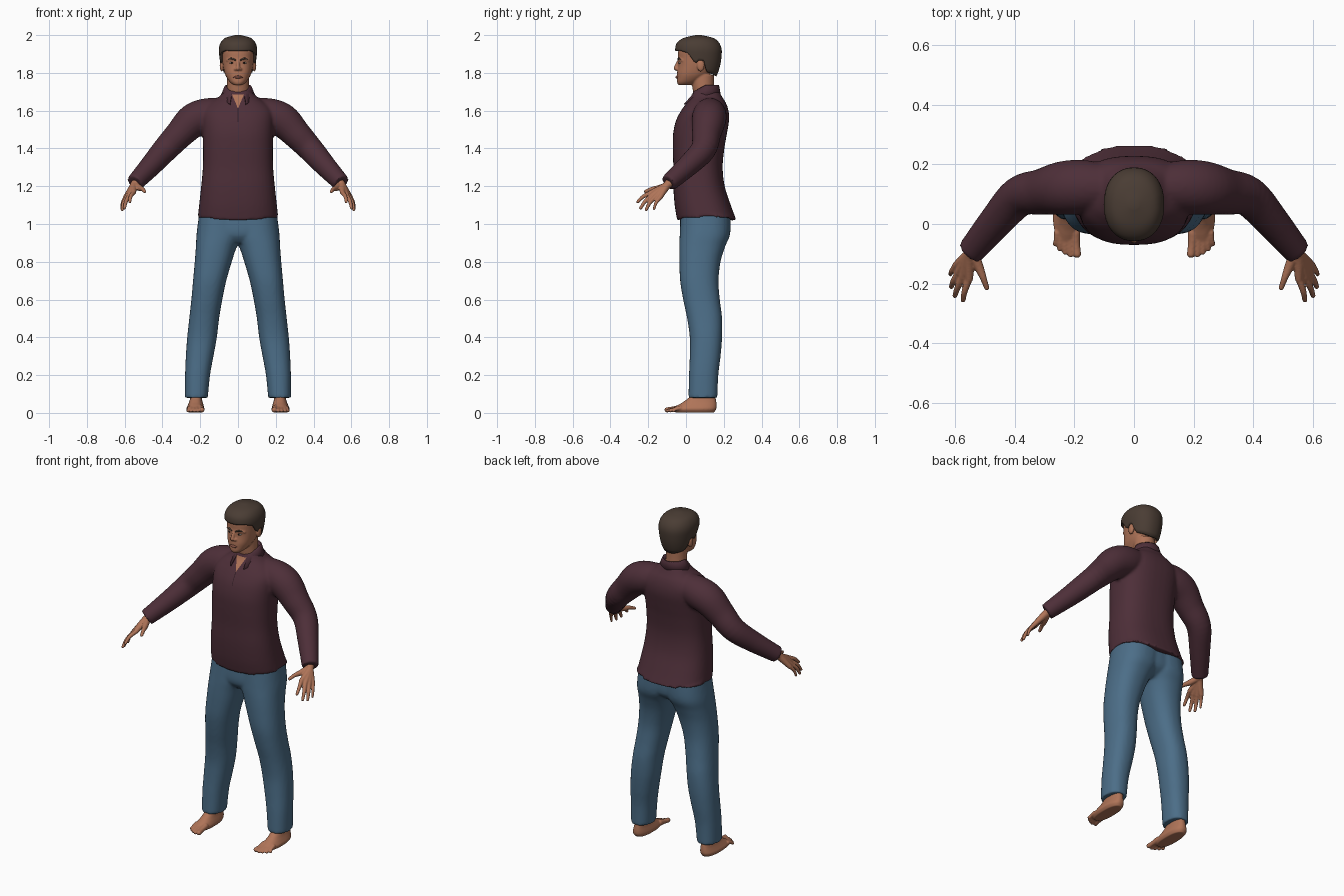
import bpy, bmesh, math
from mathutils import Vector, Matrix

if "Cube" in bpy.data.objects:
    bpy.data.objects.remove(bpy.data.objects["Cube"])


def material(name, rgb):
    m = bpy.data.materials.new(name)
    m.diffuse_color = (*rgb, 1)
    m.use_nodes = True
    m.node_tree.nodes["Principled BSDF"].inputs["Base Color"].default_value = m.diffuse_color
    return m


SKIN = material("brown_skin", (0.43, 0.175, 0.098))
SHIRT = material("plum_cloth", (0.075, 0.028, 0.040))
SEAM = material("dark_plum_seam", (0.030, 0.012, 0.018))
JEANS = material("blue_denim", (0.072, 0.155, 0.245))
HAIR = material("dark_brown_hair", (0.068, 0.046, 0.034))
LIPS = material("lip_brown", (0.24, 0.085, 0.060))
WHITE = material("eye_white", (0.50, 0.42, 0.36))
IRIS = material("dark_iris", (0.015, 0.010, 0.008))


def dense(rows, k=5):
    """Catmull-Rom smoothing of a list of tuples."""
    out = []
    for i in range(len(rows) - 1):
        p = [rows[max(0, min(len(rows) - 1, i + d))] for d in (-1, 0, 1, 2)]
        for s in range(k):
            t = s / k
            out.append(tuple(
                0.5 * (2 * b + (c - a) * t + (2 * a - 5 * b + 4 * c - d) * t * t
                       + (3 * b - a - 3 * c + d) * t ** 3)
                for a, b, c, d in zip(*p)))
    return out + [rows[-1]]


def ring_point(ring, t, power):
    """Point on a superellipse ring given as (z, x0, x1, y_front, y_back)."""
    z, x0, x1, yf, yb = ring
    c, s = math.cos(t), math.sin(t)
    f = lambda v: math.copysign(abs(v) ** (2 / power), v)
    return Vector(((x0 + x1) / 2 + (x1 - x0) / 2 * f(c),
                   (yf + yb) / 2 + (yb - yf) / 2 * f(s), z))


def skin_rings(bm, rings, caps=True):
    vs = [[bm.verts.new(p) for p in r] for r in rings]
    n = len(vs[0])
    for a, b in zip(vs, vs[1:]):
        for i in range(n):
            j = (i + 1) % n
            bm.faces.new((a[i], a[j], b[j], b[i]))
    if caps:
        bm.faces.new(vs[0])
    bm.faces.new(vs[-1])


def loft(bm, rows, power=2.3, n=40, lift=0):
    rings = [[ring_point(r, 2 * math.pi * i / n, power) for i in range(n)] for r in dense(rows)]
    for i, p in enumerate(rings[0]):
        p.z += lift * math.cos(2 * math.pi * i / n) ** 2
    skin_rings(bm, rings)


def blob(bm, centre, size):
    m = Matrix.Translation(centre) @ Matrix.Diagonal((*size, 1))
    bmesh.ops.create_icosphere(bm, subdivisions=3, radius=1, matrix=m)


def tube(bm, pts, n=16, side=1, round_ends=True):
    """Round tube through (x, y, z, radius) points."""
    pts = [(side * x, y, z, r) for x, y, z, r in dense(pts)]
    rings = []
    for i, p in enumerate(pts):
        tangent = Vector(pts[min(i + 1, len(pts) - 1)][:3]) - Vector(pts[max(i - 1, 0)][:3])
        q = Vector((0, 0, 1)).rotation_difference(tangent)
        rings.append([Vector(p[:3]) + q @ Vector((p[3] * math.cos(a), p[3] * math.sin(a), 0))
                      for a in (2 * math.pi * j / n for j in range(n))])
    skin_rings(bm, rings)
    if round_ends:
        for p in (pts[0], pts[-1]):
            blob(bm, p[:3], (p[3],) * 3)


def finish(name, bm, mat, voxel=0, smooth=3):
    bmesh.ops.recalc_face_normals(bm, faces=bm.faces)
    me = bpy.data.meshes.new(name)
    bm.to_mesh(me)
    bm.free()
    me.materials.append(mat)
    for p in me.polygons:
        p.use_smooth = True
    ob = bpy.data.objects.new(name, me)
    bpy.context.collection.objects.link(ob)
    if voxel:
        r = ob.modifiers.new("fuse", 'REMESH')
        r.mode, r.voxel_size, r.use_smooth_shade = 'VOXEL', voxel, True
        s = ob.modifiers.new("soften", 'SMOOTH')
        s.factor, s.iterations = 0.5, smooth
    return ob


def mid(rows):
    """Rows (z, half_width, y_front, y_back) centred on x = 0."""
    return [(z, -w, w, a, b) for z, w, a, b in rows]


# Jeans: two legs and the hips
bm = bmesh.new()
leg = [(.08, .16, .28, .013, .166), (.2, .148, .28, .016, .171), (.3, .13, .276, .02, .183),
       (.4, .112, .269, .02, .191), (.5, .1, .258, .006, .191), (.6, .083, .247, -.015, .179),
       (.7, .062, .238, -.031, .172), (.8, .033, .229, -.035, .183), (.88, .006, .223, -.035, .207),
       (.95, -.03, .219, -.033, .234), (1.06, -.05, .205, -.028, .235)]
loft(bm, leg)
loft(bm, [(z, -b, -a, f, k) for z, a, b, f, k in leg])
loft(bm, mid([(.9, .06, 0, .17), (.95, .205, -.032, .225), (1.06, .2, -.028, .23)]))
finish("jeans", bm, JEANS, 0.009)

# Shirt: torso and sleeves
bm = bmesh.new()
loft(bm, mid([(1.017, .215, -.046, .268), (1.1, .206, -.06, .237), (1.2, .195, -.067, .205),
              (1.3, .186, -.067, .194), (1.4, .185, -.07, .203), (1.48, .187, -.068, .217),
              (1.55, .19, -.052, .228), (1.6, .185, -.026, .225), (1.64, .15, .003, .212),
              (1.67, .105, .026, .193), (1.71, .065, .042, .172)]), 2.5, lift=.03)
for s in (1, -1):
    tube(bm, [(.08, .125, 1.595, .075), (.17, .125, 1.575, .09), (.24, .12, 1.545, .09),
              (.31, .108, 1.475, .077), (.385, .092, 1.395, .068), (.46, .012, 1.31, .058),
              (.547, -.092, 1.217, .046)], 28, s, False)
shirt = finish("shirt", bm, SHIRT, 0.009)

# Folded collar with a front gap
bm = bmesh.new()
rows = []
for i in range(41):
    a = math.radians(-152 + 304 * i / 40)
    f = max(0, (abs(a) - math.pi / 2) / 1.08)
    spec = [(.062, .066, 1.67 - .01 * f), (.062, .067, 1.737 - .035 * f),
            (.07, .07, 1.733 - .038 * f), (.092, .08 + .052 * f, 1.68 - .045 * f)]
    rows.append([bm.verts.new((rx * math.sin(a), .105 + ry * math.cos(a), z)) for rx, ry, z in spec])
for a, b in zip(rows, rows[1:]):
    for j in range(3):
        bm.faces.new((a[j], b[j], b[j + 1], a[j + 1]))
collar = finish("collar", bm, SHIRT)
collar.modifiers.new("thickness", 'SOLIDIFY').thickness = 0.006


def front_patch(name, mat, z0, w0, z1, w1, offset):
    """Thin plate laid on the shirt front."""
    bm = bmesh.new()
    grid = [[bm.verts.new(((w0 + (w1 - w0) * r / 12) * (c / 4 - 1), -.15, z0 + (z1 - z0) * r / 12))
             for c in range(9)] for r in range(13)]
    for a, b in zip(grid, grid[1:]):
        for c in range(8):
            bm.faces.new((a[c], a[c + 1], b[c + 1], b[c]))
    for face in bm.faces:
        face.normal_update()
    ob = finish(name, bm, mat)
    w = ob.modifiers.new("lay", 'SHRINKWRAP')
    w.target, w.wrap_method, w.wrap_mode = shirt, 'PROJECT', 'ABOVE_SURFACE'
    w.use_project_y, w.offset = True, offset


front_patch("open_neck", SKIN, 1.612, .001, 1.685, .032, .003)
front_patch("placket_seam", SEAM, 1.54, .0015, 1.612, .0025, .002)

# Head, neck, nose and ears
bm = bmesh.new()
loft(bm, mid([(1.64, .064, .05, .165), (1.71, .059, .036, .15), (1.79, .057, .025, .148)]), 2)
loft(bm, mid([(1.735, .022, -.04, .02), (1.75, .042, -.047, .06), (1.775, .06, -.047, .1),
              (1.8, .071, -.047, .13), (1.84, .08, -.042, .155), (1.88, .085, -.042, .17),
              (1.92, .088, -.04, .172), (1.96, .076, -.02, .155), (1.982, .045, .02, .12)]))
tube(bm, [(0, -.036, 1.868, .007), (0, -.048, 1.845, .009), (0, -.054, 1.824, .0115)])
for s in (1, -1):
    blob(bm, (s * .013, -.046, 1.82), (.009, .01, .008))
    blob(bm, (s * .086, .078, 1.838), (.011, .02, .031))
    tube(bm, [(.012, -.036, 1.869, .008), (.034, -.032, 1.874, .008), (.055, -.018, 1.867, .008)], 10, s)
finish("head", bm, SKIN, 0.0045, 2)

# Eyes, eyebrows and lips
for s, side in ((1, "left"), (-1, "right")):
    for part, mat, x, y, size in (("eye", WHITE, .033, -.028, (.013, .011, .0055)),
                                  ("iris", IRIS, .032, -.035, (.0055, .006, .005))):
        bm = bmesh.new()
        blob(bm, (s * x, y, 1.853), size)
        finish(f"{side}_{part}", bm, mat)
    bm = bmesh.new()
    tube(bm, [(.014, -.042, 1.868, .004), (.034, -.038, 1.876, .005), (.055, -.023, 1.869, .003)], 10, s)
    finish(f"{side}_eyebrow", bm, HAIR)
bm = bmesh.new()
tube(bm, [(-.026, -.039, 1.776, .003), (0, -.048, 1.778, .0075), (.026, -.039, 1.776, .003)], 12)
finish("lips", bm, LIPS)

# Hair: a cap whose lower edge follows the hairline around the ears
cap = dense(mid([(1.77, .06, .0, .155), (1.8, .08, -.02, .169), (1.85, .093, -.045, .183),
                 (1.9, .1, -.054, .189), (1.93, .101, -.057, .188), (1.96, .092, -.047, .175),
                 (1.985, .068, -.012, .145), (2.0, .015, .05, .08)]), 8)
HAIRLINE = [(-.1, 1.912), (-.03, 1.918), (.01, 1.905), (.04, 1.86), (.057, 1.85),
            (.068, 1.868), (.095, 1.862), (.112, 1.805), (.2, 1.778)]


def interp(table, v):
    for a, b in zip(table, table[1:]):
        if v <= b[0]:
            t = max(0, (v - a[0]) / (b[0] - a[0]))
            return tuple(p + (q - p) * t for p, q in zip(a, b))
    return table[-1]


bm = bmesh.new()
columns, n = [], 64
for i in range(n):
    t = 2 * math.pi * i / n
    low = interp(HAIRLINE, ring_point(interp(cap, 1.9), t, 2.2).y)[1]
    columns.append([ring_point(interp(cap, low + (2.0 - low) * (1 - (1 - r / 16) ** 1.6)), t, 2.2)
                    for r in range(17)])
skin_rings(bm, list(zip(*columns)), caps=False)
hair = finish("hair", bm, HAIR)
thick = hair.modifiers.new("thickness", 'SOLIDIFY')
thick.thickness, thick.offset = 0.016, -1

# Hands: palm strands and fingers fused together
FINGERS = [((.553, -.183, 1.167), (.575, -.262, 1.113)), ((.574, -.178, 1.153), (.603, -.246, 1.078)),
           ((.588, -.162, 1.143), (.615, -.215, 1.07)), ((.596, -.138, 1.14), (.618, -.172, 1.075))]
# Feet: sole-to-ankle stack and toes
FOOT = [(.002, .187, .262, -.055, .148), (.02, .178, .273, -.072, .16), (.04, .182, .266, -.045, .162),
        (.06, .188, .258, -.012, .16), (.09, .192, .252, .022, .155), (.14, .192, .252, .03, .15)]
TOES = [(.198, .191, -.1, .014), (.217, .213, -.103, .0095), (.232, .231, -.095, .009),
        (.246, .249, -.083, .009), (.257, .265, -.067, .0085)]
for s, side in ((1, "left"), (-1, "right")):
    bm = bmesh.new()
    for k, (knuckle, tip) in enumerate(FINGERS):
        tube(bm, [(.525, -.065, 1.24, .024), (.55, -.1, 1.205, .021), (*knuckle, .0135)], 14, s)
        a, b = Vector(knuckle), Vector(tip)
        bend = a.lerp(b, .5) + Vector((.004, -.003, .006))
        r = .0085 if k == 3 else .0098
        tube(bm, [(*a, .0125), (*bend, r + .0008), (*b.lerp(a, .08), r - .0015)], 12, s)
    tube(bm, [(.54, -.095, 1.205, .018), (.52, -.145, 1.19, .016), (.506, -.18, 1.185, .0115),
              (.494, -.214, 1.172, .009)], 14, s)
    finish(f"{side}_hand", bm, SKIN, 0.004, 2)

    bm = bmesh.new()
    loft(bm, [(z, *sorted((s * a, s * b)), f, k) for z, a, b, f, k in FOOT], 2.4)
    for x0, x1, y, r in TOES:
        tube(bm, [(x0, -.03, .026, r + .004), ((x0 + x1) / 2, (y - .04) / 2, .02, r), (x1, y, r + .002, r)], 12, s)
    finish(f"{side}_foot", bm, SKIN, 0.0045, 2)
